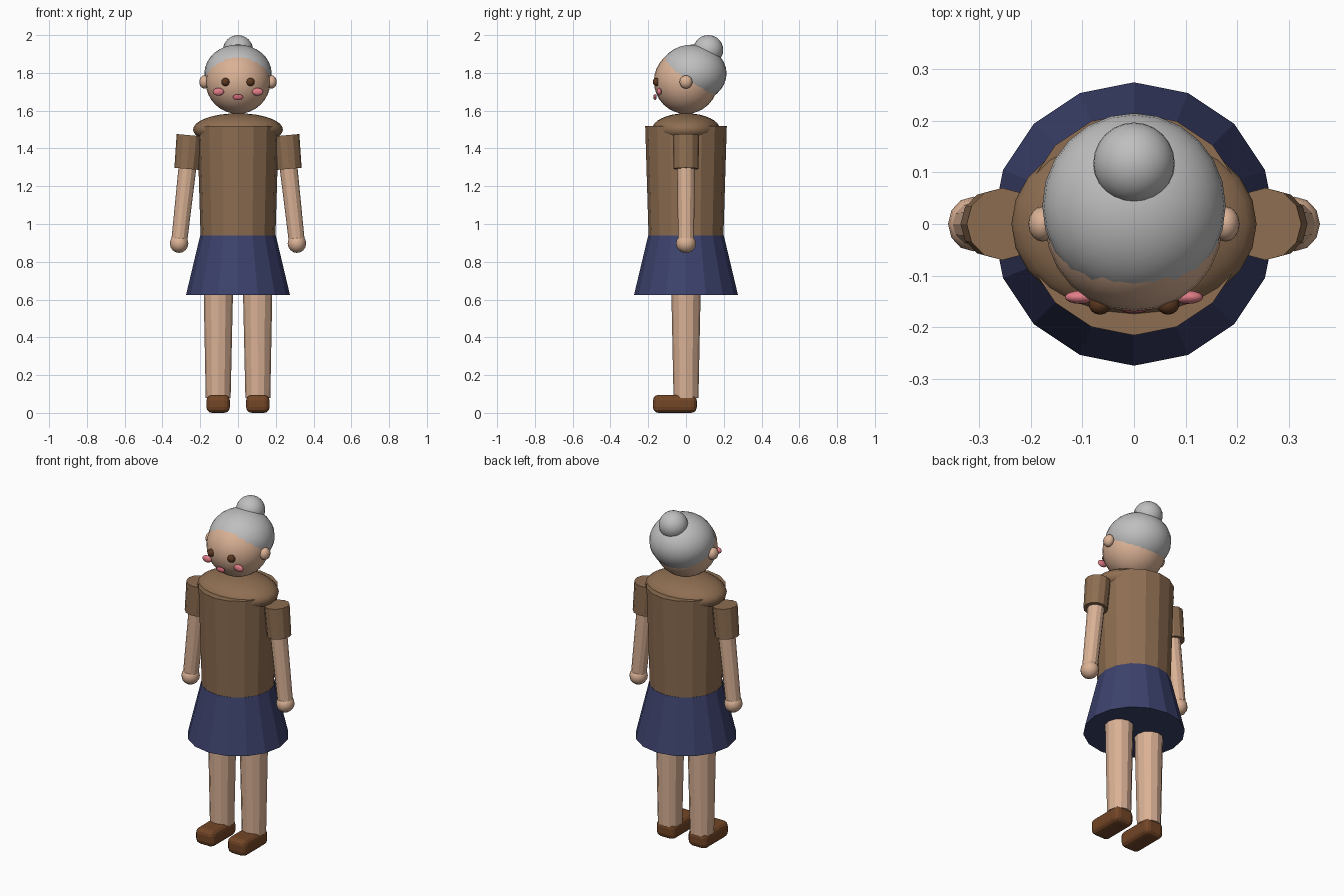
import bpy
import bmesh
import math
from mathutils import Vector

cube = bpy.data.objects.get("Cube")
if cube:
    bpy.data.objects.remove(cube, do_unlink=True)


def material(name, rgb):
    m = bpy.data.materials.new(name)
    m.use_nodes = True
    m.diffuse_color = (*rgb, 1)
    bsdf = next(n for n in m.node_tree.nodes if n.type == 'BSDF_PRINCIPLED')
    bsdf.inputs["Base Color"].default_value = (*rgb, 1)
    return m


SKIN = material("skin", (0.70, 0.44, 0.30))
HAIR = material("grey hair", (0.52, 0.52, 0.52))
TOP = material("brown top", (0.27, 0.155, 0.083))
SKIRT = material("navy skirt", (0.045, 0.054, 0.15))
SHOE = material("shoe brown", (0.17, 0.061, 0.02))
EYE = material("eye brown", (0.107, 0.04, 0.0144))
CHEEK = material("cheek pink", (0.75, 0.205, 0.242))
MOUTH = material("mouth pink", (0.60, 0.13, 0.18))


def add_object(name, bm, mat, smooth=False):
    mesh = bpy.data.meshes.new(name)
    bm.to_mesh(mesh)
    bm.free()
    for p in mesh.polygons:
        p.use_smooth = smooth
    mesh.materials.append(mat)
    ob = bpy.data.objects.new(name, mesh)
    bpy.context.collection.objects.link(ob)
    return ob


def ellipsoid(name, centre, radii, mat, segs=24, rings=16):
    bm = bmesh.new()
    bmesh.ops.create_uvsphere(bm, u_segments=segs, v_segments=rings, radius=1)
    bmesh.ops.scale(bm, vec=radii, verts=bm.verts)
    bmesh.ops.translate(bm, vec=centre, verts=bm.verts)
    return add_object(name, bm, mat, True)


def tube(name, low, high, r_low, r_high, mat, segs):
    """Capped, tapered, flat-faced cylinder between two points."""
    low, high = Vector(low), Vector(high)
    axis = high - low
    bm = bmesh.new()
    bmesh.ops.create_cone(bm, cap_ends=True, segments=segs, radius1=r_low,
                          radius2=r_high, depth=axis.length)
    bmesh.ops.rotate(bm, verts=bm.verts,
                     matrix=Vector((0, 0, 1)).rotation_difference(axis).to_matrix())
    bmesh.ops.translate(bm, vec=(low + high) / 2, verts=bm.verts)
    return add_object(name, bm, mat)


def rounded_box(name, centre, size, bevel, mat):
    bm = bmesh.new()
    bmesh.ops.create_cube(bm, size=1)
    bmesh.ops.scale(bm, vec=size, verts=bm.verts)
    bmesh.ops.bevel(bm, geom=bm.edges[:], offset=bevel, segments=3,
                    profile=0.5, affect='EDGES')
    bmesh.ops.translate(bm, vec=centre, verts=bm.verts)
    return add_object(name, bm, mat)


# Clothes on the trunk
tube("torso", (0, 0, 0.93), (0, 0, 1.52), 0.198, 0.216, TOP, 16)
ellipsoid("shoulders", (0, 0, 1.50), (0.238, 0.18, 0.086), TOP)
tube("skirt", (0, 0, 0.625), (0, 0, 0.94), 0.275, 0.2, SKIRT, 16)

# Head, hair and mouth
ellipsoid("head", (0, 0, 1.755), (0.172, 0.17, 0.172), SKIN)
ellipsoid("hair", (0, 0.035, 1.797), (0.178, 0.18, 0.153), HAIR)
ellipsoid("hair_bun", (0, 0.118, 1.922), (0.079, 0.079, 0.078), HAIR)
ellipsoid("mouth", (0, -0.164, 1.672), (0.028, 0.009, 0.015), MOUTH, 16, 10)

# Paired parts
for side, s in (("left", 1), ("right", -1)):
    ellipsoid(side + "_ear", (s * 0.178, 0, 1.752), (0.027, 0.034, 0.035), SKIN, 16, 10)
    ellipsoid(side + "_eye", (s * 0.066, -0.156, 1.752), (0.022, 0.02, 0.022), EYE, 16, 10)
    ellipsoid(side + "_cheek", (s * 0.104, -0.142, 1.70), (0.03, 0.013, 0.02), CHEEK, 16, 10)

    tube(side + "_sleeve", (s * 0.271, 0, 1.292), (s * 0.255, 0, 1.47),
         0.066, 0.07, TOP, 12)
    tube(side + "_arm", (s * 0.312, 0, 0.90), (s * 0.252, 0, 1.44),
         0.042, 0.049, SKIN, 12)
    ellipsoid(side + "_hand", (s * 0.312, 0, 0.897), (0.049, 0.053, 0.05), SKIN, 12, 8)

    tube(side + "_leg", (s * 0.105, 0, 0.08), (s * 0.104, 0, 0.66),
         0.066, 0.078, SKIN, 12)
    rounded_box(side + "_shoe", (s * 0.105, -0.059, 0.048), (0.124, 0.232, 0.096),
                0.03, SHOE)
